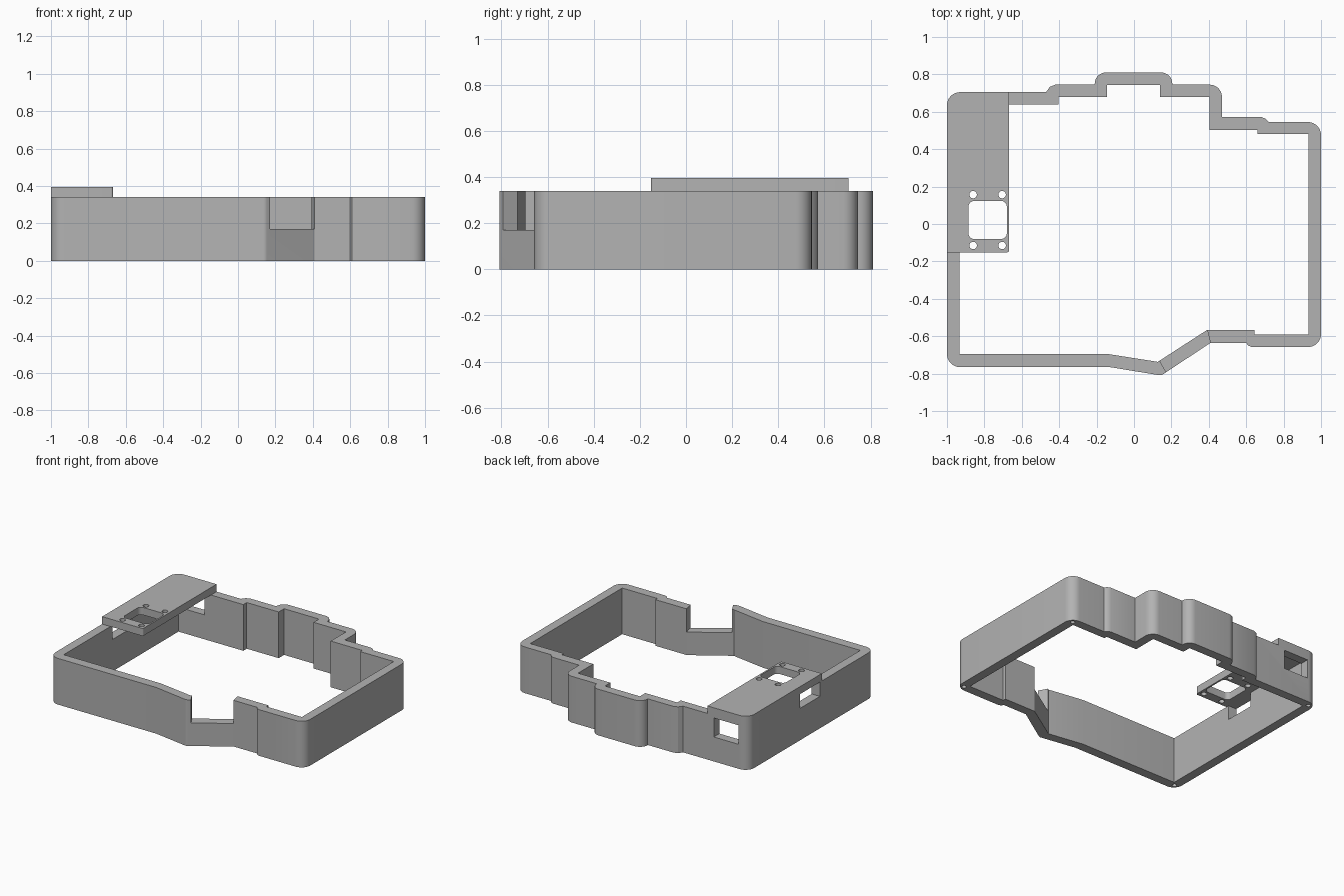
import bpy, bmesh, math
from mathutils import Vector

cube = bpy.data.objects.get("Cube")
if cube:
    bpy.data.objects.remove(cube, do_unlink=True)

grey = bpy.data.materials.new("plain grey")
grey.use_nodes = True
grey.diffuse_color = (0.45, 0.45, 0.45, 1)
grey.node_tree.nodes["Principled BSDF"].inputs["Base Color"].default_value = (0.45, 0.45, 0.45, 1)

WALL_TOP, PLATE_TOP, R = 0.34, 0.395, 0.07


def rounded(points, steps=8):
    """Replace each (x, y, radius) corner by a tangent arc."""
    out = []
    for i, p in enumerate(points):
        c = Vector(p[:2])
        r = p[2] if len(p) > 2 else 0
        if not r:
            out.append(c)
            continue
        a = (Vector(points[i - 1][:2]) - c).normalized()
        b = (Vector(points[(i + 1) % len(points)][:2]) - c).normalized()
        half = a.angle(b) / 2
        centre = c + (a + b).normalized() * r / math.sin(half)
        start = c + a * r / math.tan(half) - centre
        sweep = (math.pi - 2 * half) * (1 if a.cross(b) < 0 else -1)
        for k in range(steps + 1):
            t = sweep * k / steps
            out.append(centre + Vector((start.x * math.cos(t) - start.y * math.sin(t),
                                        start.x * math.sin(t) + start.y * math.cos(t))))
    return out


def prism(name, points, z0, z1):
    """Extrude a flat outline between two heights."""
    bm = bmesh.new()
    face = bm.faces.new([bm.verts.new((p[0], p[1], z0)) for p in points])
    top = bmesh.ops.extrude_face_region(bm, geom=[face])["geom"]
    for v in top:
        if isinstance(v, bmesh.types.BMVert):
            v.co.z = z1
    bmesh.ops.recalc_face_normals(bm, faces=bm.faces)
    mesh = bpy.data.meshes.new(name)
    bm.to_mesh(mesh)
    bm.free()
    obj = bpy.data.objects.new(name, mesh)
    obj.data.materials.append(grey)
    bpy.context.collection.objects.link(obj)
    return obj


def box(x0, x1, y0, y1, r=0):
    return rounded([(x0, y0, r), (x1, y0, r), (x1, y1, r), (x0, y1, r)])


def circle(x, y, r, n=20):
    return [(x + r * math.cos(2 * math.pi * k / n), y + r * math.sin(2 * math.pi * k / n))
            for k in range(n)]


def cut(obj, points, z0, z1):
    """Subtract an extruded outline from a part."""
    cutter = prism("cutter", points, z0, z1)
    cutter.hide_render = True
    mod = obj.modifiers.new("cut", "BOOLEAN")
    mod.operation, mod.solver, mod.object = "DIFFERENCE", "EXACT", cutter
    bpy.ops.object.select_all(action="DESELECT")
    bpy.context.view_layer.objects.active = obj
    obj.select_set(True)
    bpy.ops.object.modifier_apply(modifier=mod.name)
    bpy.data.objects.remove(cutter, do_unlink=True)


# Stepped wall frame: outer outline minus inner outline
outer = [(-1, -0.765, R), (-0.13, -0.765), (0.145, -0.81, 0.03), (0.41, -0.635),
         (0.6, -0.635), (0.61, -0.65), (0.63, -0.658), (1, -0.658, R), (1, 0.545, R),
         (0.72, 0.545), (0.705, 0.562), (0.68, 0.572), (0.47, 0.572), (0.47, 0.745, 0.065),
         (0.205, 0.745), (0.205, 0.81, 0.06), (-0.21, 0.81, 0.06), (-0.21, 0.745),
         (-0.42, 0.745), (-0.45, 0.733), (-0.47, 0.705), (-1, 0.705, R)]
inner = [(-0.933, -0.695), (-0.14, -0.695), (0.127, -0.737), (0.39, -0.567),
         (0.645, -0.567), (0.645, -0.59), (0.933, -0.59), (0.933, 0.48), (0.66, 0.48),
         (0.66, 0.503), (0.403, 0.503), (0.403, 0.68), (0.14, 0.68), (0.14, 0.743),
         (-0.145, 0.743), (-0.145, 0.68), (-0.405, 0.68), (-0.405, 0.64), (-0.933, 0.64)]
frame = prism("wall_frame", rounded(outer), 0, WALL_TOP)
cut(frame, inner, -0.1, 0.5)

# Notch in the slanted front wall
cut(frame, [(0.12, -0.70), (0.19, -0.825), (0.42, -0.68), (0.385, -0.54)], 0.17, 0.5)
# Windows in the side and back walls below the plate
cut(frame, box(-1.1, -0.9, -0.13, 0.1), 0.235, 0.5)
cut(frame, box(-0.92, -0.72, 0.6, 0.8), 0.18, 0.32)
# Blind screw holes under the four corners
for x, y in [(-0.96, 0.665), (-0.96, -0.725), (0.96, 0.507), (0.96, -0.62)]:
    cut(frame, circle(x, y, 0.016), -0.1, 0.12)

# Raised mounting plate with a square opening and four screw holes
plate = prism("mounting_plate", rounded([(-1, -0.152), (-0.668, -0.152, 0.012),
                                         (-0.668, 0.705), (-1, 0.705, R)]), WALL_TOP, PLATE_TOP)
cut(plate, box(-0.885, -0.68, -0.08, 0.123, 0.03), 0.2, 0.5)
for x in (-0.86, -0.705):
    for y in (-0.115, 0.157):
        cut(plate, circle(x, y, 0.02), 0.2, 0.5)

# Smooth the rounded corners, keep the edges sharp
for obj in (frame, plate):
    bpy.ops.object.select_all(action="DESELECT")
    bpy.context.view_layer.objects.active = obj
    obj.select_set(True)
    bpy.ops.object.shade_smooth_by_angle(angle=math.radians(30))
